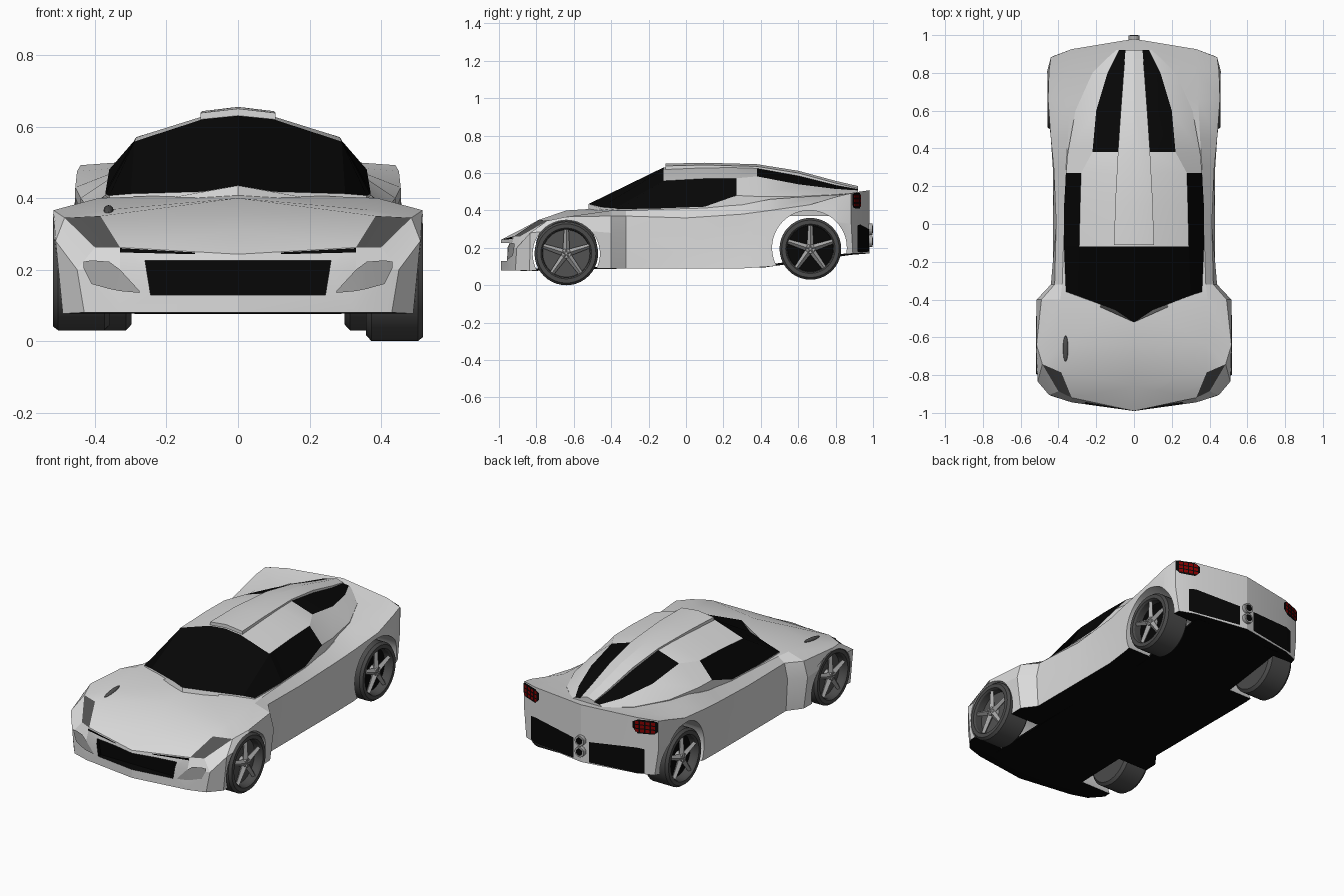
import bpy, bmesh, math
from mathutils import Matrix

cube = bpy.data.objects.get("Cube")
if cube:
    bpy.data.objects.remove(cube, do_unlink=True)


def material(name, r, g, b):
    m = bpy.data.materials.new(name)
    m.use_nodes = True
    m.diffuse_color = (r, g, b, 1)
    node = next(n for n in m.node_tree.nodes if n.type == 'BSDF_PRINCIPLED')
    node.inputs["Base Color"].default_value = (r, g, b, 1)
    return m


paint = material("silver paint", .7, .7, .7)
black = material("black", .002, .002, .002)
tyre = material("tyre grey", .07, .07, .07)
alloy = material("alloy grey", .4, .4, .4)
lamp = material("headlight grey", .085, .085, .085)
vent = material("intake grey", .38, .38, .38)
red = material("lamp red", .25, .0, .0)
parts = []


def finish(name, bm, mats, fix_normals=True):
    if fix_normals:
        bmesh.ops.recalc_face_normals(bm, faces=bm.faces[:])
    mesh = bpy.data.meshes.new(name)
    bm.to_mesh(mesh)
    bm.free()
    for m in mats:
        mesh.materials.append(m)
    ob = bpy.data.objects.new(name, mesh)
    bpy.context.collection.objects.link(ob)
    parts.append(ob)
    return ob


def loft(name, rings, mats, pick=lambda i, j: 0, grid_caps=False):
    """Skin half rings that start and end on the centre line, then mirror."""
    bm = bmesh.new()
    rows = [[bm.verts.new(p) for p in ring] for ring in rings]
    for i, (a, b) in enumerate(zip(rows, rows[1:])):
        for j in range(len(a) - 1):
            f = bm.faces.new((a[j], a[j + 1], b[j + 1], b[j]))
            f.material_index = pick(i, j)
    for ring in (rows[0], rows[-1]):
        if not grid_caps:
            bm.faces.new(ring)
            continue
        b0, b1, b2, w, s, c, t = ring
        m0 = bm.verts.new((0, b0.co.y, w.co.z))
        m1 = bm.verts.new((b1.co.x, b1.co.y, w.co.z))
        for quad in ((b0, b1, m1, m0), (b1, b2, w, m1), (m0, m1, c, t), (m1, w, s, c)):
            bm.faces.new(quad)
    bmesh.ops.mirror(bm, geom=bm.verts[:] + bm.edges[:] + bm.faces[:],
                     axis='X', merge_dist=1e-4)
    bmesh.ops.remove_doubles(bm, verts=bm.verts[:], dist=1e-4)
    return finish(name, bm, mats)


# Body: y, bend, sill x z, widest x z, shoulder x z, deck edge x z, centre z, lower bend
FOLD = .33
stations = [
    (-.99, .65, .43, .08, .45, .2, .4, .262, .33, .262, .243, .42),
    (-.86, .5, .49, .077, .51, .28, .485, .345, .385, .35, .31, .1),
    (-.64, 0, .49, .085, .52, .3, .516, .366, .38, .366, .4),
    (-.4, 0, .49, .09, .515, .28, .49, .37, .39, .4, .415),
    (-.32, 0, .43, .09, .44, .28, .42, .37, .38, .4, .41),
    (0, 0, .43, .09, .412, .2, .412, .36, .37, .41, .41),
    (.3, 0, .43, .09, .42, .25, .425, .38, .36, .43, .43),
    (.45, 0, .44, .1, .44, .3, .44, .4, .35, .46, .44),
    (.66, 0, .45, .13, .46, .3, .455, .43, .34, .475, .47),
    (.85, -.2, .44, .16, .46, .34, .45, .475, .33, .485, .485),
    (.98, -.5, .42, .17, .44, .33, .44, .492, .33, .5, .508)]


def body_ring(y, bend, xb, zb, xw, zw, xs, zs, xc, zc, zt, low=None):
    low = bend if low is None else low
    lower = [(x, y + low * x * x, z) for x, z in ((0, zb), (FOLD, zb), (xb, zb), (xw, zw))]
    return lower + [(x, y + bend * x * x, z) for x, z in ((xs, zs), (xc, zc), (0, zt))]


def body_colour(i, j):
    if j < 2:
        return 1                                  # underside
    return 2 if (i == 0 and j == 4) else 0        # headlights


body = loft("body", [body_ring(*s) for s in stations], [paint, black, lamp],
            body_colour, grid_caps=True)


def cut(bm, index):
    """Subtract a shape from the body; the cut walls take that body colour."""
    for f in bm.faces:
        f.material_index = index
    cutter = finish("cutter", bm, [paint, black])
    cutter.hide_render = True
    mod = body.modifiers.new("cut", 'BOOLEAN')
    mod.operation, mod.solver, mod.object = 'DIFFERENCE', 'EXACT', cutter
    bpy.context.view_layer.objects.active = body
    bpy.ops.object.modifier_apply(modifier=mod.name)
    parts.remove(cutter)
    bpy.data.objects.remove(cutter, do_unlink=True)


# Wheel arches
for y, z, r in ((-.64, .168, .18), (.66, .2, .2)):
    bm = bmesh.new()
    bmesh.ops.create_cone(bm, cap_ends=True, segments=48, radius1=r, radius2=r, depth=2,
                          matrix=Matrix.Translation((0, y, z)) @ Matrix.Rotation(math.pi / 2, 4, 'Y'))
    cut(bm, 0)

# Recessed grille, narrower at the bottom
bm = bmesh.new()
bmesh.ops.create_cube(bm, size=1, matrix=Matrix.Translation((0, -.97, .177))
                      @ Matrix.Diagonal((.52, .08, .096, 1)))
for v in bm.verts:
    if v.co.z < .177:
        v.co.x *= .94
cut(bm, 1)

# Floor between the wheels
loft("floor", [[(0, y, z), (.29, y, z), (.29, y, z + .012), (0, y, z + .012)]
               for y, z in ((-.85, .076), (-.4, .088), (.42, .095), (.9, .165))], [black])

# Cabin: y, sweep, base x z, roof edge x z, spine edge x z, centre z
cabin_rows = [
    (-.52, .33, .36, .407, .3, .412, .1, .418, .435),
    (-.12, 0, .37, .412, .29, .558, .1, .62, .63),
    (.1, 0, .37, .42, .285, .57, .1, .628, .64),
    (.27, 0, .36, .48, .28, .572, .095, .628, .64),
    (.38, 0, .35, .475, .22, .582, .085, .625, .63),
    (.6, 0, .31, .475, .2, .54, .07, .585, .59),
    (.8, 0, .22, .485, .14, .515, .055, .535, .54),
    (.92, 0, .1, .495, .08, .508, .045, .513, .515)]


def cabin_ring(y, sweep, xc, zc, xr, zr, xp, zp, zt):
    pts = ((0, .37), (xc, .37), (xc, zc), (xr, zr), (xp, zp), (0, zt))
    return [(x, y + sweep * x ** .7, z) for x, z in pts]


def cabin_colour(i, j):
    windscreen = i == 0 and j >= 2
    side_window = j == 2 and i in (1, 2)
    rear_window = j == 3 and i >= 4
    return int(windscreen or side_window or rear_window)


loft("cabin", [cabin_ring(*c) for c in cabin_rows], [paint, black], cabin_colour)

# Raised spine along the roof
loft("roof_spine", [[(0, y, z - .03), (x, y, z - .03), (x, y, z), (0, y, z + .012)]
                    for y, x, z in ((-.11, .105, .638), (.1, .1, .643), (.38, .085, .635),
                                    (.6, .07, .6), (.8, .055, .546), (.92, .045, .518))], [paint])


def plate(name, y0, bend, columns, mat):
    """Thin panel on both sides of the curved nose or tail; columns are x, low z, high z."""
    bm = bmesh.new()
    for s in (1, -1):
        pairs = []
        for x, lo, hi in columns:
            y = y0 + bend * x * max(x, FOLD)
            pairs.append([bm.verts.new((s * x, y, z)) for z in (lo, hi)])
        for a, b in zip(pairs, pairs[1:]):
            quad = (a[0], b[0], b[1], a[1])
            bm.faces.new(quad if s * y0 < 0 else quad[::-1])
    finish(name, bm, [mat], fix_normals=False)


# Nose and tail panels
plate("side_intakes", -.996, .42, [(.275, .135, .14), (.33, .14, .2), (.36, .146, .222),
                                   (.41, .16, .226), (.432, .205, .222)], vent)
plate("hood_gap", -.996, .62, [(.12, .243, .248), (.33, .248, .26)], black)
plate("diffuser", .986, -.5, [(.05, .18, .3), (.33, .175, .325), (.37, .18, .32)], black)
plate("tail_lamp_frames", .986, -.5, [(.305, .44, .475), (.335, .41, .492),
                                      (.42, .412, .492), (.44, .43, .485)], black)
for row in range(3):
    for col in range(4):
        x, z = .322 + col * .028, .42 + row * .023
        plate(f"tail_lamp_{row}_{col}", .99, -.5,
              [(x, z, z + .017), (x + .021, z, z + .017)], red)

# Twin stacked exhausts
for k, z in enumerate((.235, .3)):
    for name, r, y, mat in (("exhaust", .03, .965, alloy), ("exhaust_bore", .02, .967, black)):
        bm = bmesh.new()
        bmesh.ops.create_cone(bm, cap_ends=True, segments=20, radius1=r, radius2=r, depth=.066,
                              matrix=Matrix.Translation((0, y, z)) @ Matrix.Rotation(math.pi / 2, 4, 'X'))
        finish(f"{name}_{k}", bm, [mat])

# Dark oval vent on the right of the hood
bm = bmesh.new()
bmesh.ops.create_uvsphere(bm, u_segments=16, v_segments=8, radius=1,
                          matrix=Matrix.Translation((-.362, -.66, .366)) @ Matrix.Rotation(.13, 4, 'X')
                          @ Matrix.Diagonal((.014, .07, .011, 1)))
finish("hood_vent", bm, [lamp])


def wheel(name, side, x, y, z, r, disc):
    profile = [(-.08, .001), (-.08, .9), (-.065, 1), (.065, 1), (.08, .93),
               (.08, .8), (.07, .76), (.03, .74), (.03, .001)]
    steps = 40
    bm = bmesh.new()
    rings = []
    for k in range(steps):
        a = math.tau * k / steps
        rings.append([bm.verts.new((px, f * r * math.sin(a), f * r * math.cos(a)))
                      for px, f in profile])
    for a, b in zip(rings, rings[1:] + rings[:1]):
        for j in range(len(profile) - 1):
            f = bm.faces.new((a[j], a[j + 1], b[j + 1], b[j]))
            f.material_index = 2 if j == len(profile) - 2 else 0
    bmesh.ops.remove_doubles(bm, verts=bm.verts[:], dist=.0005)
    # five tapered spokes and a hub
    old = set(bm.faces)
    for k in range(5):
        place = Matrix.Rotation(math.tau * k / 5, 4, 'X') @ Matrix.Translation((.058, 0, .42 * r))
        bmesh.ops.create_cone(bm, cap_ends=True, segments=4, radius1=.019, radius2=.012,
                              depth=.76 * r, matrix=place)
    bmesh.ops.create_cone(bm, cap_ends=True, segments=16, radius1=.18 * r, radius2=.15 * r, depth=.04,
                          matrix=Matrix.Translation((.052, 0, 0)) @ Matrix.Rotation(math.pi / 2, 4, 'Y'))
    for f in set(bm.faces) - old:
        f.material_index = 1
    bm.transform(Matrix.Translation((side * x, y, z)) @ Matrix.Diagonal((side, 1, 1, 1)))
    finish(name, bm, [tyre, alloy, disc])


wheel("front_left_wheel", 1, .438, -.64, .17, .17, lamp)
wheel("front_right_wheel", -1, .438, -.64, .195, .165, lamp)
wheel("rear_left_wheel", 1, .378, .665, .195, .165, black)
wheel("rear_right_wheel", -1, .378, .665, .195, .165, black)

# Smooth the gentle curves, keep the creases
bpy.ops.object.select_all(action='DESELECT')
for ob in parts:
    ob.select_set(True)
bpy.context.view_layer.objects.active = body
bpy.ops.object.shade_smooth_by_angle(angle=math.radians(15))
